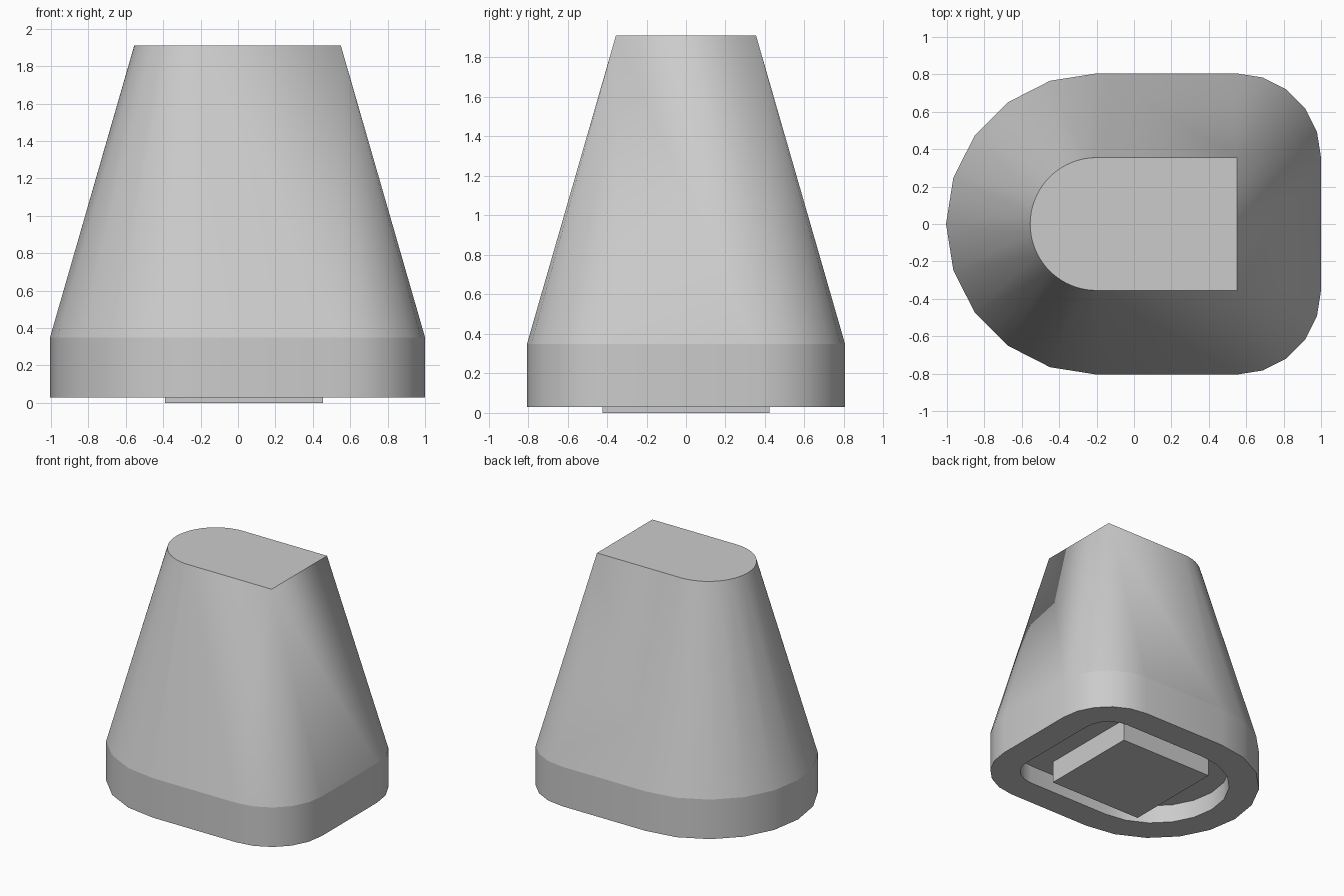
import bpy, bmesh
from math import cos, sin, radians

cube = bpy.data.objects.get("Cube")
if cube:
    bpy.data.objects.remove(cube, do_unlink=True)

# One plain grey
grey = bpy.data.materials.new("plain_grey")
grey.use_nodes = True
colour = (0.6, 0.6, 0.6, 1)
grey.diffuse_color = colour
grey.node_tree.nodes["Principled BSDF"].inputs["Base Color"].default_value = colour

HALF, ARC_X, END_X = 0.355, -0.2, 0.55      # D-shaped outline of the top
RIM_Z, SKIRT_Z, TOP_Z, RECESS_Z = 0.03, 0.35, 1.91, 0.18
ARC, CORNER, FINE = 10, 5, 4                # segments of the round end, corners, top refinement


def arc(cx, cy, r, start, sweep, n):
    angles = [radians(start + sweep * i / n) for i in range(n + 1)]
    return [(cx + r * cos(a), cy + r * sin(a)) for a in angles]


def outline(offset):
    """D outline grown outwards, with rounded corners at the square end."""
    return (arc(ARC_X, 0, HALF + offset, 90, 180, ARC)
            + arc(END_X, -HALF, offset, 270, 90, CORNER)
            + arc(END_X, HALF, offset, 0, 90, CORNER))


def finish(bm, name):
    bmesh.ops.recalc_face_normals(bm, faces=bm.faces[:])
    for f in bm.faces:
        f.smooth = True
    for e in bm.edges:
        on_skirt = all(abs(v.co.z - SKIRT_Z) < 1e-4 for v in e.verts)
        e.smooth = not on_skirt and e.calc_face_angle(0) < radians(30)
    mesh = bpy.data.meshes.new(name)
    bm.to_mesh(mesh)
    bm.free()
    mesh.materials.append(grey)
    obj = bpy.data.objects.new(name, mesh)
    bpy.context.collection.objects.link(obj)


# Tapered body with skirt and recessed underside
bm = bmesh.new()


def ring(points, z):
    return [bm.verts.new((x, y, z)) for x, y in points]


recess = ring(outline(0.22), RECESS_Z)
lip = ring(outline(0.22), RIM_Z)
foot = ring(outline(0.45), RIM_Z)
skirt = ring(outline(0.45), SKIRT_Z)
top = ring(arc(ARC_X, 0, HALF, 90, 180, ARC * FINE)
           + [(END_X, -HALF), (END_X, HALF)], TOP_Z)

count = len(skirt)
for low, high in ((recess, lip), (lip, foot), (foot, skirt)):
    for i in range(count):
        j = (i + 1) % count
        bm.faces.new((low[i], low[j], high[j], high[i]))
bm.faces.new(recess)
bm.faces.new(top)

# Fans from the coarse skirt to the finer top
last = ARC * FINE
link = [i * FINE for i in range(ARC + 1)]
link += [last + 1] * (CORNER + 1) + [last + 2] * (CORNER + 1) + [last + 3]
for i in range(count):
    a, b = skirt[i], skirt[(i + 1) % count]
    start, end = link[i], link[i + 1]
    middle = (start + end) // 2
    bm.faces.new((a, b, top[middle % len(top)]))
    for k in range(start, end):
        base = a if k < middle else b
        bm.faces.new((base, top[(k + 1) % len(top)], top[k]))
finish(bm, "tapered_body")

# Square block inside the recess
bm = bmesh.new()
bmesh.ops.create_cube(bm, size=1)
height = RECESS_Z + 0.01
bmesh.ops.scale(bm, verts=bm.verts[:], vec=(0.845, 0.845, height))
bmesh.ops.translate(bm, verts=bm.verts[:], vec=(0.033, 0, height / 2))
finish(bm, "base_block")
